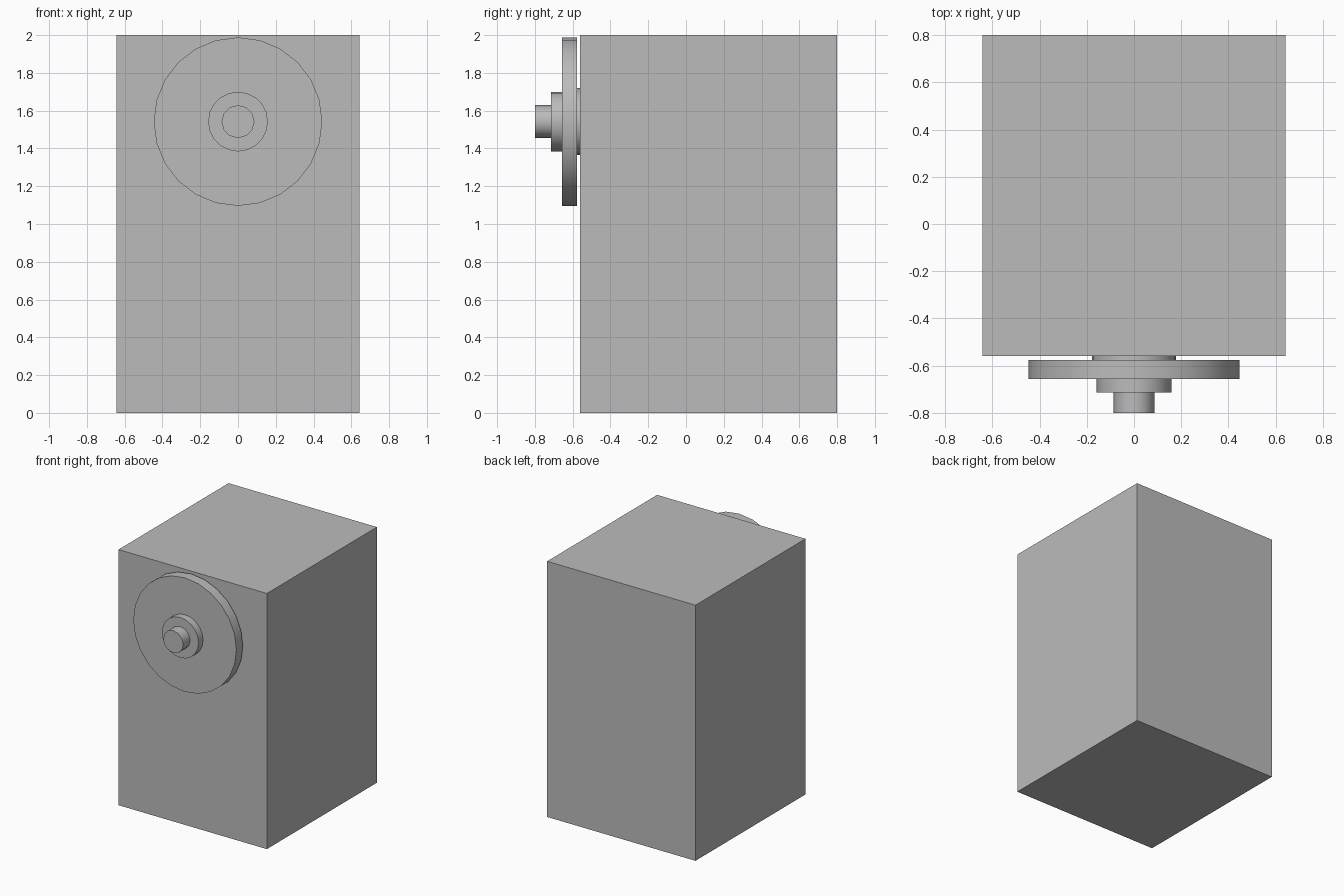
import bpy
import math

cube = bpy.data.objects.get("Cube")
if cube:
    bpy.data.objects.remove(cube, do_unlink=True)

# One plain grey for the whole model
grey = bpy.data.materials.new("plain grey")
grey.use_nodes = True
colour = (0.5, 0.5, 0.5, 1)
grey.diffuse_color = colour
grey.node_tree.nodes["Principled BSDF"].inputs["Base Color"].default_value = colour

DIAL_HEIGHT = 1.542


def finish(name):
    obj = bpy.context.object
    obj.name = name
    obj.data.materials.append(grey)
    return obj


def disc(name, radius, front, back, sides):
    """Round part on the dial axis, between two y positions."""
    bpy.ops.mesh.primitive_cylinder_add(
        vertices=sides, radius=radius, depth=back - front,
        location=(0, (front + back) / 2, DIAL_HEIGHT),
        rotation=(math.pi / 2, 0, 0))
    finish(name)
    bpy.ops.object.transform_apply(location=False, rotation=True, scale=False)
    bpy.ops.object.shade_smooth_by_angle(angle=math.radians(40))


# Box body
bpy.ops.mesh.primitive_cube_add(size=1, location=(0, 0.12, 1))
body = finish("body")
body.scale = (1.284, 1.36, 2)
bpy.ops.object.transform_apply(location=False, rotation=False, scale=True)

# Stepped dial on the front
disc("dial_mount", 0.177, -0.58, -0.56, 24)
disc("dial_plate", 0.446, -0.657, -0.577, 24)
disc("dial_hub", 0.158, -0.714, -0.657, 20)
disc("dial_knob", 0.087, -0.8, -0.714, 12)
